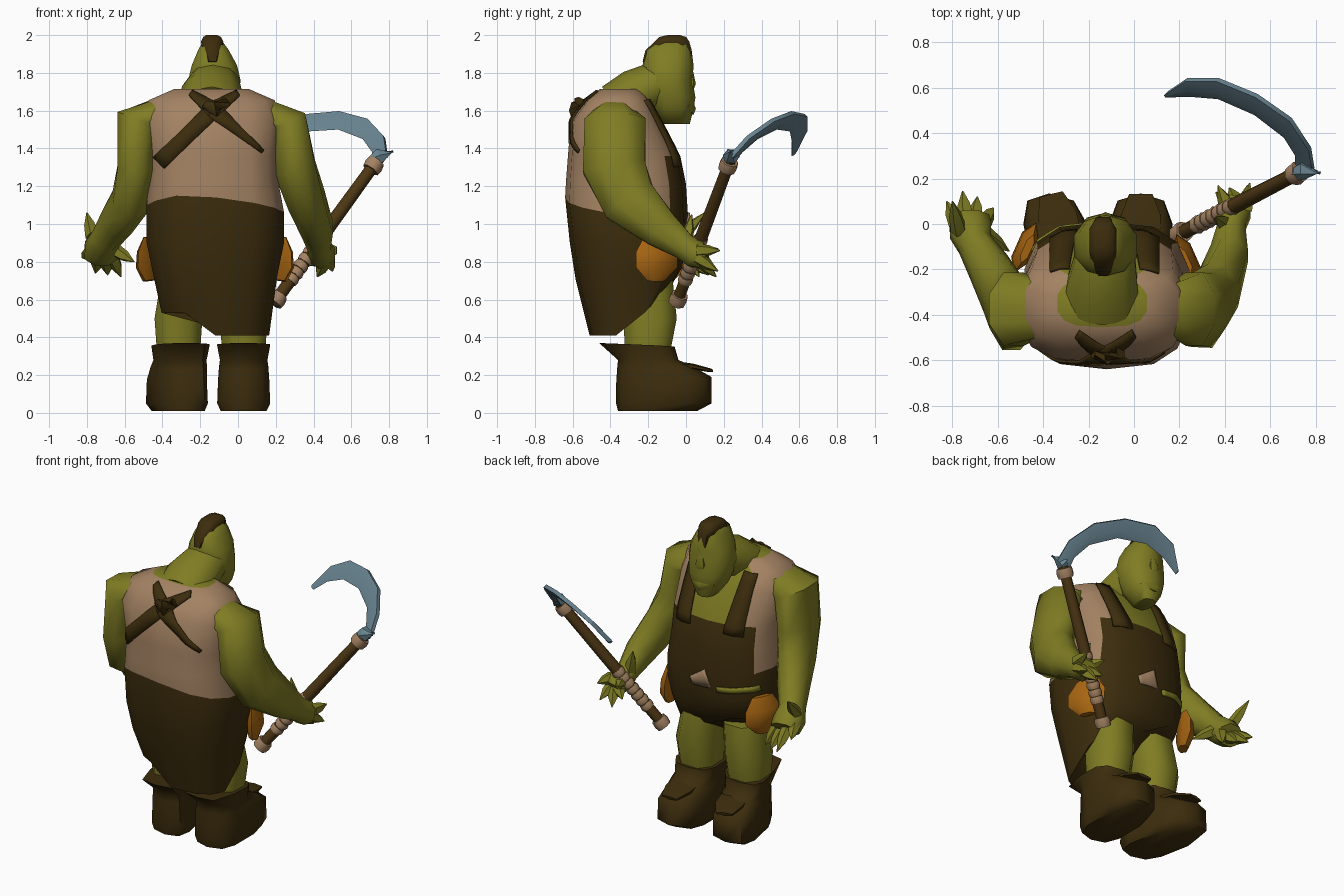
import bpy, bmesh, math
from mathutils import Vector
from mathutils.bvhtree import BVHTree

if "Cube" in bpy.data.objects:
    bpy.data.objects.remove(bpy.data.objects["Cube"])


def mat(name, r, g, b):
    m = bpy.data.materials.new(name)
    m.diffuse_color = (r, g, b, 1)
    m.use_nodes = True
    m.node_tree.nodes["Principled BSDF"].inputs["Base Color"].default_value = m.diffuse_color
    return m


SKIN = mat("olive_skin", 0.215, 0.205, 0.017)
CLOTH = mat("tan_cloth", 0.37, 0.225, 0.125)
BROWN = mat("dark_brown", 0.046, 0.026, 0.004)
WOOD = mat("wood_brown", 0.075, 0.038, 0.007)
POUCH = mat("orange_leather", 0.40, 0.135, 0.006)
STEEL = mat("blue_steel", 0.14, 0.23, 0.28)
CX = -0.13


def finish(name, bm, mats, angle=60):
    bmesh.ops.recalc_face_normals(bm, faces=bm.faces)
    me = bpy.data.meshes.new(name)
    bm.to_mesh(me)
    bm.free()
    for m in mats:
        me.materials.append(m)
    ob = bpy.data.objects.new(name, me)
    bpy.context.collection.objects.link(ob)
    bpy.ops.object.select_all(action='DESELECT')
    ob.select_set(True)
    bpy.context.view_layer.objects.active = ob
    bpy.ops.object.shade_smooth_by_angle(angle=math.radians(angle))
    return ob


def loft(name, rings, mats, rule=None, angle=60):
    """Skin a list of point rings; rule(ring index, face centre) picks the colour."""
    bm = bmesh.new()
    vs = [[bm.verts.new(p) for p in r] for r in rings]
    n = len(rings[0])
    for i in range(len(vs) - 1):
        for j in range(n):
            k = (j + 1) % n
            f = bm.faces.new((vs[i][j], vs[i][k], vs[i + 1][k], vs[i + 1][j]))
            if rule:
                f.material_index = rule(i, f.calc_center_median())
    bm.faces.new(vs[0])
    top = bm.faces.new(vs[-1])
    if rule:
        top.material_index = rule(len(vs) - 1, top.calc_center_median())
    return finish(name, bm, mats, angle)


def stack(name, rings, mats, n=12, e=0.8, rule=None, bend=None):
    """Horizontal rings: z, x centre, half width, y back, y front, tilt."""
    out = []
    for i, (z, xc, hw, yb, yf, tilt) in enumerate(rings):
        ring = []
        for j in range(n):
            a = 2 * math.pi * (j + 0.5) / n
            c, s = math.cos(a), math.sin(a)
            p = Vector((xc + hw * math.copysign(abs(c) ** e, c),
                        (yb + yf) / 2 + (yf - yb) / 2 * math.copysign(abs(s) ** e, s),
                        z + tilt * s))
            ring.append(bend(i, p) if bend else p)
        out.append(ring)
    return loft(name, out, mats, rule)


def tube(name, pts, m, n=8, angle=60):
    """Rings across a path: x, y, z, radius sideways, radius front-back."""
    P = [Vector(p[:3]) for p in pts]
    out = []
    for i, p in enumerate(pts):
        t = (P[min(i + 1, len(P) - 1)] - P[max(i - 1, 0)]).normalized()
        ref = Vector((0, 0, 1)) if abs(t.x) > 0.9 else Vector((1, 0, 0))
        u = (ref - t * ref.dot(t)).normalized()
        v = t.cross(u)
        out.append([P[i] + u * p[3] * math.cos(2 * math.pi * (j + .5) / n)
                    + v * p[-1] * math.sin(2 * math.pi * (j + .5) / n) for j in range(n)])
    return loft(name, out, [m], None, angle)


# torso: overalls, shirt and bare chest by height and side
def torso_colour(i, c):
    front = c.y > -0.22
    if i < 3 or (front and i < 5 and abs(c.x - CX) < 0.28):
        return 0
    if i == 8 or (front and abs(c.x - CX) < 0.17):
        return 2
    return 1


def hem(i, p):  # hem level at the back, rising to the front and the left; waist drops right
    if i == 0:
        p.z = 0.41 + max(0, p.y + 0.34) + (0.12 if p.x < -0.25 else 0)
    if i == 3:
        p.z += 0.025 - 0.12 * abs(p.x + 0.28)
    return p


torso = stack("torso", [
    (0.53, -0.12, 0.29, -0.51, -0.08, 0), (0.74, -0.12, 0.335, -0.585, -0.02, 0.03),
    (0.90, -0.12, 0.37, -0.615, 0.0, 0), (1.09, -0.12, 0.37, -0.64, 0.01, -0.045),
    (1.22, -0.13, 0.35, -0.635, 0.0, -0.01), (1.36, -0.13, 0.35, -0.625, -0.03, 0),
    (1.55, -0.14, 0.37, -0.61, -0.13, 0), (1.655, -0.14, 0.34, -0.53, -0.19, 0),
    (1.715, -0.14, 0.20, -0.455, -0.24, 0)],
    [BROWN, CLOTH, SKIN], 14, 0.7, torso_colour, hem)
me = torso.data
bvh = BVHTree.FromPolygons([v.co.copy() for v in me.vertices],
                           [tuple(p.vertices) for p in me.polygons])


def strap(name, a, b, wa, wb, side, m):
    """Ribbon laid on the torso between two x,z points; side is -1 back, 1 front."""
    a, b = Vector(a), Vector(b)
    d = (b - a).normalized()
    q = Vector((-d.y, d.x))
    bm = bmesh.new()
    prev = None
    for i in range(9):
        t = i / 8
        row = []
        for s in (-0.5, 0, 0.5):
            p = a.lerp(b, t) + q * s * (wa + (wb - wa) * t)
            hit = bvh.ray_cast(Vector((p.x, side * 3, p.y)), Vector((0, -side, 0)))[0]
            row.append(bm.verts.new(hit + Vector((0, side * 0.006, 0.004))) if hit else None)
        if prev and all(row) and all(prev):
            for k in (0, 1):
                bm.faces.new((prev[k], prev[k + 1], row[k + 1], row[k]))
        prev = row
    ob = finish(name, bm, [m])
    mod = ob.modifiers.new("thick", 'SOLIDIFY')
    mod.thickness = 0.012
    mod.offset = 0
    return ob


# crossed back straps with a knot
for i, (end, w) in enumerate([((-0.25, 1.69), .03), ((0.0, 1.69), .03),
                              ((-0.46, 1.28), .08), ((0.13, 1.38), .02)]):
    strap("back_strap_%d" % i, (-0.13, 1.60), end, 0.085, w, -1, BROWN)
tube("strap_knot", [(-0.18, -0.575, 1.63, .02, .02), (-0.12, -0.59, 1.60, .055, .03),
                    (-0.06, -0.565, 1.65, .03, .03)], BROWN, 6)
# front straps, belt and patch
for s in (-1, 1):
    strap("front_strap", (CX + s * 0.18, 1.30), (CX + s * 0.20, 1.705), 0.12, 0.08, 1, BROWN)
strap("belt_piece", (-0.45, 0.97), (-0.22, 0.94), 0.035, 0.035, 1, SKIN)
strap("front_patch", (-0.16, 1.0), (-0.04, 0.96), 0.12, 0.05, 1, CLOTH)

# neck and head
tube("neck", [(-0.14, -0.37, 1.62, .18, .13), (-0.14, -0.27, 1.69, .165, .13),
              (-0.125, -0.13, 1.75, .135, .12), (-0.125, -0.06, 1.78, .11, .09)], SKIN, 10)
stack("head", [(1.53, -.125, .055, -.13, .02, 0), (1.61, -.125, .11, -.18, .04, 0),
               (1.67, -.125, .13, -.21, .05, 0), (1.76, -.125, .145, -.23, .035, 0),
               (1.84, -.125, .125, -.23, .04, 0), (1.92, -.13, .085, -.215, .03, 0),
               (1.98, -.135, .045, -.14, .0, 0)], [SKIN], 10, 0.85)
stack("hair_strip", [(1.85, -.135, .035, -.236, .035, -.01), (1.92, -.135, .055, -.221, .036, 0),
                     (1.965, -.137, .062, -.17, .022, 0), (1.99, -.137, .05, -.145, .004, 0),
                     (2.0, -.14, .03, -.10, -.03, 0)], [BROWN], 8, 0.6)
tube("nose", [(-.125, .02, 1.82, .015, .015), (-.125, .03, 1.74, .035, .022),
              (-.125, .03, 1.71, .02, .01)], SKIN, 6)
tube("lower_jaw", [(-.20, 0.0, 1.63, .02, .02), (-.125, .03, 1.61, .035, .022),
                   (-.05, 0.0, 1.63, .02, .02)], SKIN, 6)

# arms
tube("right_arm", [(0.16, -.38, 1.57, .09, .12), (0.265, -.375, 1.54, .11, .175),
                   (0.30, -.38, 1.30, .12, .18), (0.365, -.30, 1.12, .105, .16),
                   (0.42, -.13, 0.97, .09, .11), (0.43, -.01, 0.88, .065, .075),
                   (0.44, 0.05, 0.84, .08, .08), (0.45, 0.10, 0.81, .06, .055)], SKIN)
tube("left_arm", [(-.42, -.38, 1.61, .06, .13), (-.53, -.375, 1.55, .125, .175),
                  (-.54, -.39, 1.30, .105, .18), (-.57, -.32, 1.12, .105, .16),
                  (-.64, -.19, 1.01, .095, .115), (-.70, -.09, 0.92, .08, .085),
                  (-.72, -.03, 0.87, .10, .09), (-.725, 0.02, 0.83, .095, .07)], SKIN)


# fingers: tapered claws from palm to tip
def fingers(side, pairs):
    for i, (a, b) in enumerate(pairs):
        m = [(a[k] + b[k]) / 2 for k in range(3)]
        tube("%s_finger_%d" % (side, i), [(*a, .038, .038), (*m, .03, .03),
                                          (*b, .003, .003)], SKIN, 5)


fingers("right", [((.42, .06, .85), (.37, .17, .87)), ((.43, .08, .82), (.36, .14, .78)),
                  ((.46, .08, .80), (.42, .16, .72)), ((.48, .06, .82), (.50, .17, .75)),
                  ((.49, .06, .86), (.51, .18, .86)), ((.40, .0, .90), (.36, .03, 1.05))])
fingers("left", [((-.77, -.03, .93), (-.80, .10, 1.06)), ((-.78, .0, .86), (-.825, .10, .82)),
                 ((-.74, .02, .83), (-.755, .145, .74)), ((-.70, .02, .81), (-.69, .12, .73)),
                 ((-.66, .01, .82), (-.62, .07, .72)), ((-.65, -.05, .86), (-.55, -.12, .80))])

# legs and boots; the left foot turns outward, cuffs flare at the back
for nm, x, turn in (("left", -0.315, -0.2), ("right", 0.03, 0)):
    def shape_boot(i, p):
        p.x += turn * (max(p.y, -.38) + 0.16)
        if i == 5 and p.y < -.3:
            p.y -= 0.09
        return p
    stack(nm + "_leg", [(0.30, x, .12, -.33, -.08, 0), (0.50, x, .135, -.34, -.04, 0),
                        (0.70, x + (CX - x) * .15, .13, -.38, -.06, 0)], [SKIN], 8)
    stack(nm + "_boot", [(0.01, x, .125, -.36, .06, 0), (0.05, x, .145, -.37, .135, 0),
                         (0.17, x, .14, -.37, .135, .02), (0.24, x, .135, -.365, .03, 0.01),
                         (0.28, x, .13, -.36, -.04, 0), (0.36, x, .145, -.37, -.06, -.01)],
          [BROWN], 10, 0.65, None, shape_boot)
    t = turn * .25
    tube(nm + "_boot_flap", [(x, -.06, .255, .10, .02), (x + t / 2, .04, .245, .10, .015),
                             (x + t, .13, .225, .06, .01)], BROWN, 6)

# hip pouches, turned to follow the front of the hips
for nm, x, y, turn in (("left", -0.47, -.11, -24), ("right", 0.225, -.16, 24)):
    s = 1 if x > 0 else -1
    pouch = tube(nm + "_pouch", [(0, 0, .70, .03, .05), (s * .012, 0, .77, .045, .12),
                                 (s * .01, 0, .85, .04, .12), (0, 0, .93, .02, .07)], POUCH, 6)
    pouch.location = (x, y, 0)
    pouch.rotation_euler.z = math.radians(turn)

# sickle handle with end collars and wrapped grip
A, B = Vector((0.19, -0.05, 0.58)), Vector((0.74, 0.235, 1.34))


def along(name, f0, f1, r, m, n=8):
    p, q = A.lerp(B, f0), A.lerp(B, f1)
    tube(name, [(*p, r * .9, r * .9), (*p.lerp(q, .5), r, r), (*q, r * .9, r * .9)], m, n)


along("handle", 0, 1, 0.036, WOOD)
along("lower_collar", 0.0, 0.06, 0.05, CLOTH)
along("upper_collar", 0.93, 0.99, 0.052, CLOTH)
for i in range(7):
    along("grip_wrap_%d" % i, 0.15 + i * .045, 0.188 + i * .045, 0.042, CLOTH)

# crescent blade: outer edge, inner edge
edge = [((.79, .24, 1.36), (.71, .25, 1.32)), ((.775, .33, 1.46), (.71, .30, 1.38)),
        ((.69, .46, 1.55), (.66, .38, 1.45)), ((.54, .565, 1.59), (.53, .48, 1.50)),
        ((.37, .635, 1.575), (.37, .55, 1.49)), ((.23, .635, 1.50), (.25, .56, 1.44)),
        ((.14, .575, 1.38), (.15, .56, 1.36))]
rings = []
for o, i in edge:
    o, i = Vector(o), Vector(i)
    nrm = (o - i).cross(Vector((-.6, .6, .2))).normalized() * 0.012
    rings.append([o + nrm, o - nrm, i.lerp(o, .4) - nrm, i, i.lerp(o, .4) + nrm])
loft("blade", rings, [STEEL], None, 30)
tube("blade_socket", [(.71, .22, 1.33, .03, .03), (.75, .24, 1.36, .045, .045),
                      (.82, .225, 1.385, .008, .008)], STEEL, 6, 30)
